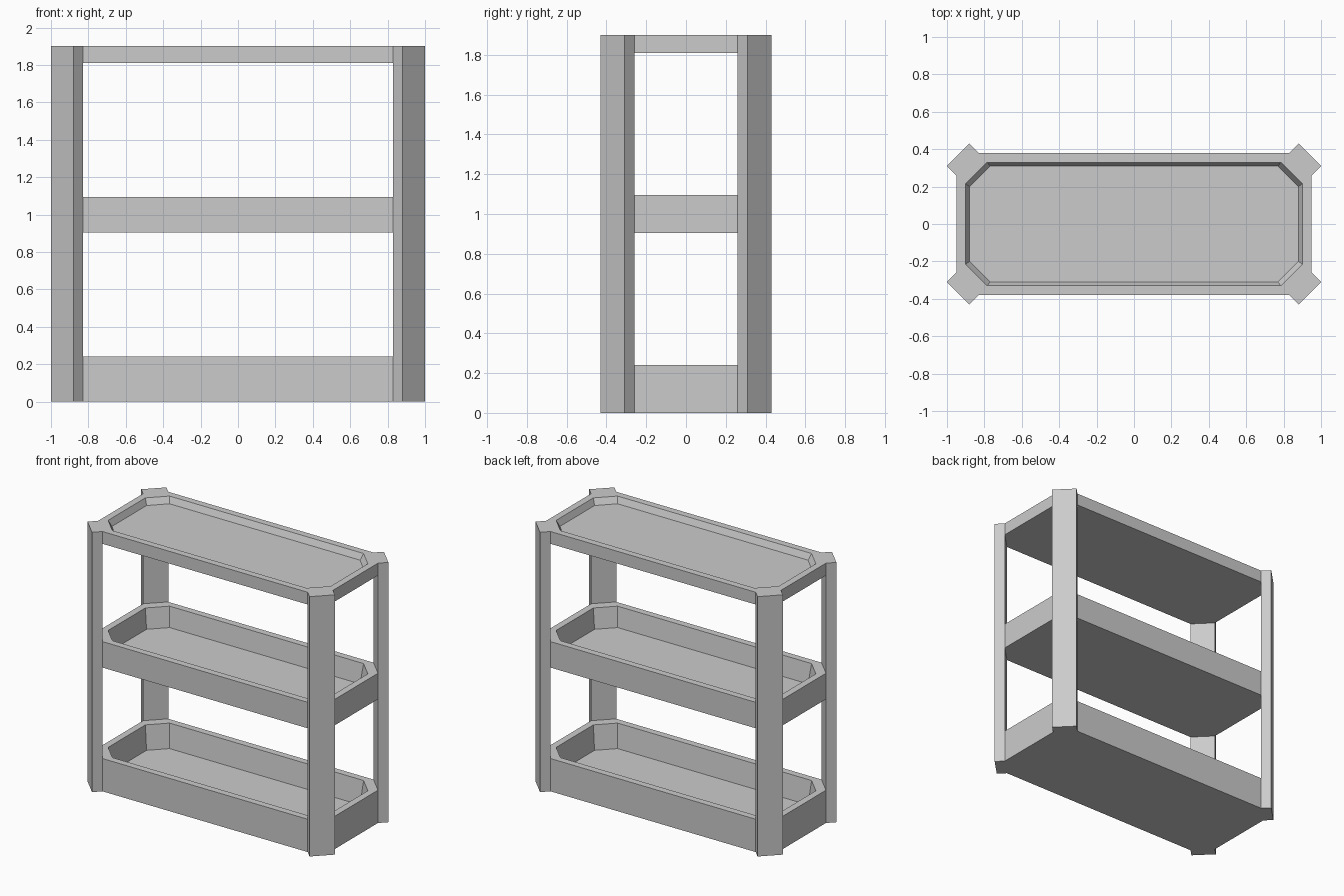
import bpy, bmesh

if "Cube" in bpy.data.objects:
    bpy.data.objects.remove(bpy.data.objects["Cube"])


def octagon(hx, hy, c):
    """Rectangle outline with cut corners, counter-clockwise."""
    return [(hx, -hy + c), (hx, hy - c), (hx - c, hy), (-hx + c, hy),
            (-hx, hy - c), (-hx, -hy + c), (-hx + c, -hy), (hx - c, -hy)]


def loft(name, sections):
    """Closed solid through a list of (outline, z) sections."""
    bm = bmesh.new()
    rings = [[bm.verts.new((x, y, z)) for x, y in outline] for outline, z in sections]
    n = len(rings[0])
    for a, b in zip(rings, rings[1:]):
        for i in range(n):
            j = (i + 1) % n
            bm.faces.new((a[i], a[j], b[j], b[i]))
    bm.faces.new(rings[0][::-1])
    bm.faces.new(rings[-1])
    bmesh.ops.recalc_face_normals(bm, faces=bm.faces)
    mesh = bpy.data.meshes.new(name)
    bm.to_mesh(mesh)
    bm.free()
    obj = bpy.data.objects.new(name, mesh)
    bpy.context.collection.objects.link(obj)
    return obj


# Trays: outer wall, rim, sloping inner wall, floor
outer = octagon(0.95, 0.38, 0.12)
rim = octagon(0.90, 0.33, 0.115)
floor = octagon(0.88, 0.31, 0.11)
for name, bottom, top, depth in (("bottom_tray", 0.0, 0.24, 0.175),
                                 ("middle_tray", 0.905, 1.095, 0.145),
                                 ("top_tray", 1.81, 1.90, 0.045)):
    loft(name, [(outer, bottom), (outer, top), (rim, top), (floor, top - depth)])

# Diagonal corner posts, mirrored from one
post_outline = [(0.95, 0.26), (1.0, 0.31), (0.88, 0.43), (0.83, 0.38)]
posts = loft("corner_posts", [(post_outline, 0.0), (post_outline, 1.90)])
mirror = posts.modifiers.new("mirror", 'MIRROR')
mirror.use_axis = (True, True, False)
mirror.use_mirror_merge = False
